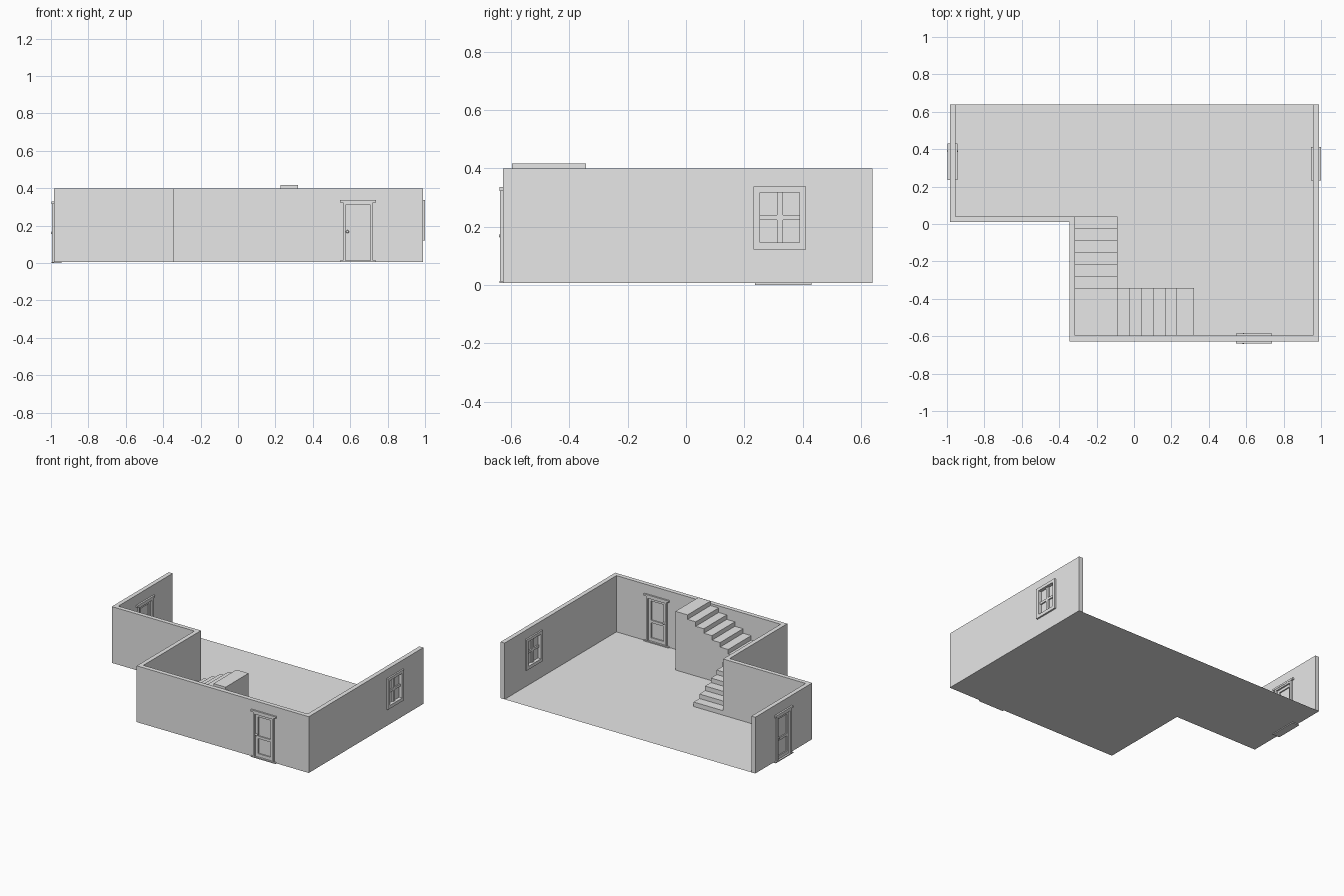
import bpy, bmesh, math
from mathutils import Matrix, Vector

if "Cube" in bpy.data.objects:
    bpy.data.objects.remove(bpy.data.objects["Cube"])

grey = bpy.data.materials.new("plain_grey")
grey.diffuse_color = (0.8, 0.8, 0.8, 1)
grey.use_nodes = True
grey.node_tree.nodes["Principled BSDF"].inputs["Base Color"].default_value = grey.diffuse_color
Z0 = 0.006  # floor level


def finish(bm, name, matrix=None):
    bmesh.ops.recalc_face_normals(bm, faces=bm.faces)
    me = bpy.data.meshes.new(name)
    bm.to_mesh(me)
    bm.free()
    ob = bpy.data.objects.new(name, me)
    bpy.context.collection.objects.link(ob)
    me.materials.append(grey)
    if matrix:
        ob.matrix_world = matrix
    return ob


def prism(name, pts, offset):
    """Closed outline swept along an offset vector."""
    bm = bmesh.new()
    face = bm.faces.new([bm.verts.new(p) for p in pts])
    ext = bmesh.ops.extrude_face_region(bm, geom=[face])
    bmesh.ops.translate(bm, vec=Vector(offset),
                        verts=[v for v in ext["geom"] if isinstance(v, bmesh.types.BMVert)])
    return finish(bm, name)


def boxes(name, ranges, matrix=None):
    """One object from boxes given as (x0, x1, y0, y1, z0, z1)."""
    bm = bmesh.new()
    for x0, x1, y0, y1, z0, z1 in ranges:
        m = Matrix.Translation(((x0 + x1) / 2, (y0 + y1) / 2, (z0 + z1) / 2)) \
            @ Matrix.Diagonal((x1 - x0, y1 - y0, z1 - z0, 1))
        bmesh.ops.create_cube(bm, size=1, matrix=m)
    return finish(bm, name, matrix)


def place(x, y, z, deg):
    return Matrix.Translation((x, y, z)) @ Matrix.Rotation(math.radians(deg), 4, 'Z')


# Walls: open at the back, notched at the front left
outline = [(-.985, .64), (-.985, .01), (-.345, .01), (-.345, -.628), (.988, -.628), (.988, .64),
           (.957, .64), (.957, -.597), (-.315, -.597), (-.315, .04), (-.955, .04), (-.955, .64)]
walls = prism("walls", [(x, y, Z0) for x, y in outline], (0, 0, .4 - Z0))

# Floor sheet
bm = bmesh.new()
bm.faces.new([bm.verts.new((x, y, Z0)) for x, y in outline[:6]])
floor = finish(bm, "floor")

# Placement of openings (local outward direction is -y)
door_spots = {"front_door": place(.642, -.6125, Z0, 0), "left_door": place(-.97, .333, 0, -90)}
window_spot = place(.9725, .322, 0, 90)


def cut(target, ranges, matrix):
    cutter = boxes("cutter", ranges, matrix)
    cutter.hide_render = True
    mod = target.modifiers.new("opening", 'BOOLEAN')
    mod.operation = 'DIFFERENCE'
    mod.solver = 'EXACT'
    mod.object = cutter
    bpy.context.view_layer.objects.active = target
    bpy.ops.object.modifier_apply(modifier=mod.name)
    bpy.data.objects.remove(cutter)


for m in door_spots.values():
    cut(walls, [(-.068, .068, -.1, .1, -.05, .308)], m)
cut(walls, [(-.068, .068, -.1, .1, .145, .317)], window_spot)

# Doors
for name, m in door_spots.items():
    d = .025
    boxes(name + "_frame", [(-.08, -.066, -d, d, .007, .317), (.066, .08, -d, d, .007, .317),
                            (-.066, .066, -d, d, .305, .317)], m)
    boxes(name + "_lintel", [(-.097, .097, -d - .002, d + .002, .317, .33)], m)
    boxes(name + "_threshold", [(-.097, .097, -d - .002, d + .002, 0, .007)], m)
    boxes(name + "_panel", [(-.066, .066, -.006, .006, .007, .305)], m)
    s = .014
    boxes(name + "_rails", [(-.066, -.048, -s, s, .007, .305), (.048, .066, -s, s, .007, .305)]
          + [(-.048, .048, -s, s, a, b) for a, b in ((.007, .03), (.135, .153), (.287, .305))], m)
    # Knobs on both faces
    bm = bmesh.new()
    for side in (-1, 1):
        bmesh.ops.create_uvsphere(bm, u_segments=12, v_segments=8, radius=.008,
                                  matrix=Matrix.Translation((-.057, side * .021, .162)))
    for f in bm.faces:
        f.smooth = True
    finish(bm, name + "_knobs", m)

# Window
d = .0265
boxes("window_frame", [(-.09, -.068, -d, d, .122, .338), (.068, .09, -d, d, .122, .338),
                       (-.068, .068, -d, d, .122, .145), (-.068, .068, -d, d, .317, .338)], window_spot)
boxes("window_bars", [(-.01, .01, -.012, .012, .145, .317),
                      (-.068, -.01, -.012, .012, .223, .24), (.01, .068, -.012, .012, .223, .24)], window_spot)
boxes("window_pane", [(-.068, .068, -.003, .003, .145, .317)], window_spot)

# Stairs: lower flight towards the front, then landing and upper flight to the right
RISE = (.417 - Z0) / 13


def stair_profile(edges, first):
    """Solid stepped outline over the run positions in edges."""
    pts = [(edges[0], Z0)]
    for i in range(len(edges) - 1):
        h = Z0 + RISE * (first + i)
        pts += [(edges[i], h), (edges[i + 1], h)]
    return pts + [(edges[-1], Z0)]


lower = [.04 - .0638 * i for i in range(7)]
prism("lower_flight", [(-.315, y, z) for y, z in stair_profile(lower, 1)], (.228, 0, 0))
upper = [-.315] + [-.087 + .063 * i for i in range(6)] + [.322]
prism("upper_flight", [(x, -.597, z) for x, z in stair_profile(upper, 7)], (0, .254, 0))
